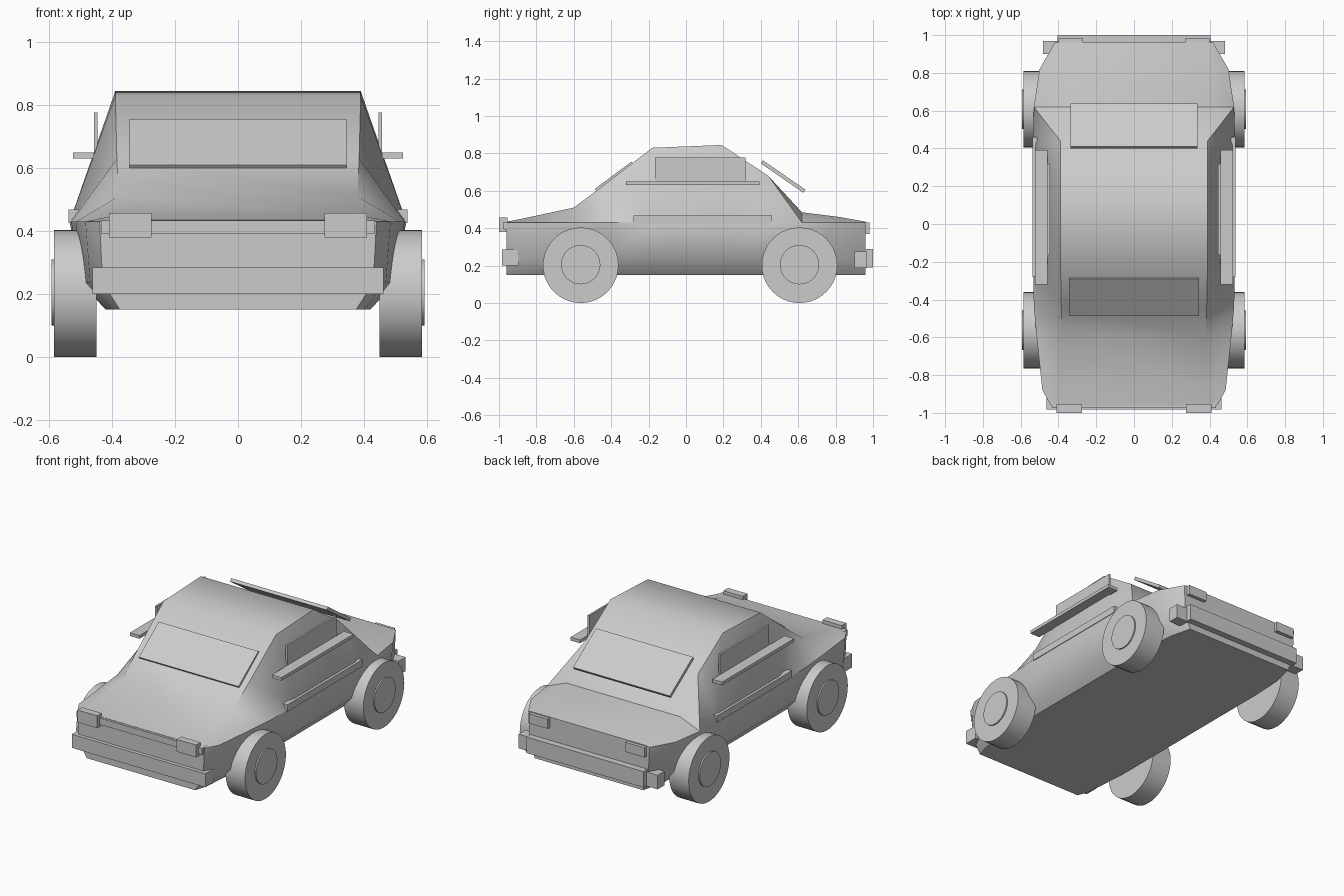
import bpy, bmesh, math
from mathutils import Vector

old = bpy.data.objects.get("Cube")
if old:
    bpy.data.objects.remove(old)

grey = bpy.data.materials.new("light_grey")
grey.use_nodes = True
COLOUR = (0.6, 0.6, 0.6, 1)
grey.diffuse_color = COLOUR
grey.node_tree.nodes["Principled BSDF"].inputs["Base Color"].default_value = COLOUR


def finish(name, bm, smooth=None):
    bmesh.ops.recalc_face_normals(bm, faces=bm.faces)
    mesh = bpy.data.meshes.new(name)
    bm.to_mesh(mesh)
    bm.free()
    mesh.materials.append(grey)
    obj = bpy.data.objects.new(name, mesh)
    bpy.context.collection.objects.link(obj)
    if smooth:
        bpy.ops.object.select_all(action='DESELECT')
        obj.select_set(True)
        bpy.context.view_layer.objects.active = obj
        bpy.ops.object.shade_smooth_by_angle(angle=math.radians(smooth))
    return obj


def box(name, xs, ys, zs):
    """Box from its extents along each axis."""
    bm = bmesh.new()
    bmesh.ops.create_cube(bm, size=1)
    for v in bm.verts:
        v.co = Vector([(r[0] + r[1]) / 2 + c * (r[1] - r[0])
                       for r, c in zip((xs, ys, zs), v.co)])
    return finish(name, bm)


def pair(name, xs, ys, zs):
    box("left_" + name, xs, ys, zs)
    box("right_" + name, (-xs[1], -xs[0]), ys, zs)


def slanted_pane(name, half_width, start, end, thick):
    """Pane running between two (y, z) points."""
    a, b = Vector((0, *start)), Vector((0, *end))
    d = b - a
    obj = box(name, (-half_width, half_width),
              (-d.length / 2, d.length / 2), (-thick / 2, thick / 2))
    obj.location = (a + b) / 2
    obj.rotation_euler.x = math.atan2(d.z, d.y)


def disc(name, x, y, z, radius, width):
    bm = bmesh.new()
    bmesh.ops.create_cone(bm, cap_ends=True, segments=40, radius1=radius,
                          radius2=radius, depth=width)
    obj = finish(name, bm, 35)
    obj.rotation_euler.y = math.pi / 2
    obj.location = (x, y, z)


# Body shell: y, floor half width, sill half width, belt half width,
# roof half width, roof height
BELT, SILL, FLOOR = 0.43, 0.235, 0.15
sections = [
    (-0.96, 0.375, 0.43, 0.44, 0.40, 0.435),
    (-0.88, 0.40, 0.47, 0.485, 0.39, 0.45),
    (-0.60, 0.42, 0.50, 0.515, 0.38, 0.51),
    (-0.44, 0.42, 0.50, 0.53, 0.385, 0.63),
    (-0.18, 0.42, 0.50, 0.535, 0.39, 0.83),
    (0.19, 0.42, 0.50, 0.535, 0.39, 0.845),
    (0.44, 0.42, 0.50, 0.535, 0.39, 0.68),
    (0.62, 0.42, 0.50, 0.53, 0.395, 0.485),
    (0.82, 0.41, 0.48, 0.50, 0.40, 0.46),
    (0.96, 0.375, 0.41, 0.42, 0.40, 0.435),
]
bm = bmesh.new()
rings = []
for y, floor, sill, belt, roof, height in sections:
    half = [(floor, FLOOR), (sill, SILL), (belt, BELT), (roof, height)]
    outline = half + [(-x, z) for x, z in reversed(half)]
    rings.append([bm.verts.new((x, y, z)) for x, z in outline])
for r, s in zip(rings, rings[1:]):
    for j in range(8):
        k = (j + 1) % 8
        if j == 2:        # shoulders are creased from roof edge to belt
            bm.faces.new((r[j], r[k], s[j]))
            bm.faces.new((r[k], s[k], s[j]))
        elif j == 4:
            bm.faces.new((r[j], r[k], s[k]))
            bm.faces.new((r[j], s[k], s[j]))
        else:
            bm.faces.new((r[j], r[k], s[k], s[j]))
bm.faces.new(rings[0])
bm.faces.new(rings[-1])
finish("body", bm, 40)

# Wheels
for end, y in (("front", -0.563), ("rear", 0.607)):
    for side, sx in (("left", 1), ("right", -1)):
        disc(f"{end}_{side}_tyre", sx * 0.517, y, 0.202, 0.202, 0.135)
        disc(f"{end}_{side}_hub", sx * 0.56, y, 0.205, 0.105, 0.066)

# Windows
slanted_pane("windscreen", 0.345, (-0.482, 0.602), (-0.285, 0.748), 0.02)
slanted_pane("rear_window", 0.335, (0.405, 0.755), (0.633, 0.598), 0.02)
pair("side_window", (0.446, 0.458), (-0.165, 0.318), (0.64, 0.777))

# Side trim
pair("window_ledge", (0.458, 0.525), (-0.32, 0.393), (0.63, 0.65))
pair("door_moulding", (0.49, 0.538), (-0.28, 0.46), (0.425, 0.468))

# Front end
box("front_bumper", (-0.462, 0.462), (-0.983, -0.895), (0.2, 0.285))
box("grille", (-0.435, 0.435), (-0.975, -0.93), (0.393, 0.433))
pair("headlight", (0.275, 0.41), (-1.0, -0.955), (0.38, 0.457))

# Rear end
box("rear_bumper", (-0.405, 0.405), (0.95, 1.0), (0.19, 0.29))
pair("rear_bumper_end", (0.40, 0.482), (0.90, 0.968), (0.187, 0.275))
pair("tail_light", (0.27, 0.40), (0.94, 0.982), (0.37, 0.43))
